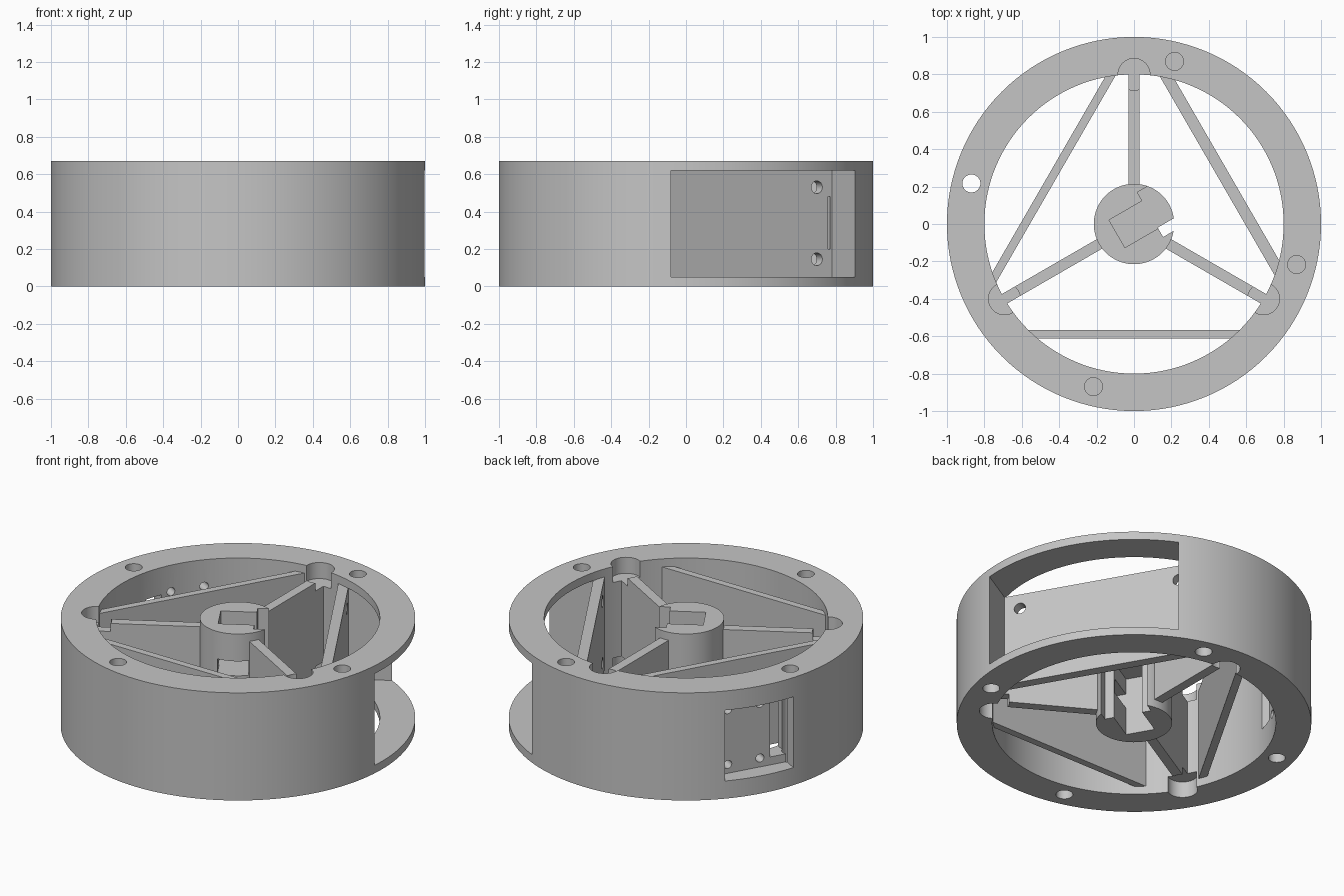
import bpy, math
from mathutils import Matrix, Vector

if "Cube" in bpy.data.objects:
    bpy.data.objects.remove(bpy.data.objects["Cube"], do_unlink=True)

HEIGHT = 0.67
LOW, HIGH = 0.05, 0.62

grey = bpy.data.materials.new("plain grey")
grey.use_nodes = True
colour = (0.56, 0.56, 0.56, 1)
grey.diffuse_color = colour
grey.node_tree.nodes["Principled BSDF"].inputs["Base Color"].default_value = colour


def finish(obj, name, matrix):
    obj.name = name
    obj.data.transform(matrix)
    obj.data.materials.append(grey)
    return obj


def box(name, angle, d, t, z):
    """Box in a frame turned by angle: d runs outward, t sideways."""
    bpy.ops.mesh.primitive_cube_add(size=1)
    centre = Vector([sum(r) / 2 for r in (d, t, z)])
    size = [r[1] - r[0] for r in (d, t, z)]
    m = (Matrix.Rotation(math.radians(angle), 4, 'Z')
         @ Matrix.Translation(centre) @ Matrix.Diagonal((*size, 1)))
    return finish(bpy.context.object, name, m)


def post(name, angle, dist, radius, z, sides=48):
    """Upright cylinder at a distance from the axis."""
    bpy.ops.mesh.primitive_cylinder_add(vertices=sides, radius=radius, depth=z[1] - z[0])
    m = (Matrix.Rotation(math.radians(angle), 4, 'Z')
         @ Matrix.Translation((dist, 0, (z[0] + z[1]) / 2)))
    return finish(bpy.context.object, name, m)


def bore(angle, d, t, z, radius):
    """Cylinder lying along the outward direction."""
    bpy.ops.mesh.primitive_cylinder_add(vertices=32, radius=radius, depth=d[1] - d[0])
    m = (Matrix.Rotation(math.radians(angle), 4, 'Z')
         @ Matrix.Translation(((d[0] + d[1]) / 2, t, z))
         @ Matrix.Rotation(math.pi / 2, 4, 'Y'))
    return finish(bpy.context.object, "bore_cutter", m)


def cut(obj, cutters):
    for c in cutters:
        mod = obj.modifiers.new("cut", 'BOOLEAN')
        mod.operation = 'DIFFERENCE'
        mod.solver = 'EXACT'
        mod.object = c
        bpy.ops.object.select_all(action='DESELECT')
        bpy.context.view_layer.objects.active = obj
        obj.select_set(True)
        bpy.ops.object.modifier_apply(modifier=mod.name)
        bpy.data.objects.remove(c, do_unlink=True)


def smooth(obj):
    bpy.ops.object.select_all(action='DESELECT')
    bpy.context.view_layer.objects.active = obj
    obj.select_set(True)
    bpy.ops.object.shade_smooth_by_angle(angle=math.radians(30))


def pits(angle):
    """Round pits, top and bottom, where a spoke meets the rim."""
    return [post("pit_cutter", angle, 0.8, 0.085, z)
            for z in ((HEIGHT - 0.1, HEIGHT + 0.1), (-0.1, 0.1))]


# Rim
rim = post("rim", 0, 0, 1, (0, HEIGHT), 128)
cutters = [post("core_cutter", 0, 0, 0.8, (-0.1, HEIGHT + 0.1), 128)]
# Large window
cutters.append(box("window_cutter", 30, (0.575, 1.2), (-0.568, 0.568), (LOW, HIGH)))
# Shallow square recess with screw holes and a wire slot
cutters.append(box("recess_cutter", 150, (0.89, 1.2), (-0.212, 0.212), (0.11, 0.55)))
cutters.append(box("slot_cutter", 150, (0.7, 1), (0.108, 0.212), (0.16, 0.5)))
for t in (-0.155, 0.045):
    for z in (0.165, 0.505):
        cutters.append(bore(150, (0.7, 0.95), t, z, 0.025))
# Spoke pits
for a in (90, 210, 330):
    cutters += pits(a)
# Screw holes in both faces; one goes right through
for a in (76, 256, 346):
    for z in ((HEIGHT - 0.2, HEIGHT + 0.1), (-0.1, 0.2)):
        cutters.append(post("screw_cutter", a, 0.896, 0.048, z))
cutters.append(post("screw_cutter", 166, 0.896, 0.048, (-0.1, HEIGHT + 0.1)))
cut(rim, cutters)
smooth(rim)

# Hub with pockets above and below a middle plate
hub = post("hub", 0, 0, 0.215, (0, HEIGHT), 64)
cutters = []
for z in ((0.41, 0.8), (-0.1, 0.36)):
    cutters.append(box("pocket_cutter", 30, (-0.105, 0.11), (-0.085, 0.085), z))
    cutters.append(box("mouth_cutter", 30, (0.1, 0.3), (-0.12, 0.138), z))
for z in ((0.41, 0.5), (0.17, 0.26)):
    cutters.append(box("tunnel_cutter", 30, (-0.1, 0.08), (-0.3, 0), z))
cutters.append(box("wire_cutter", 30, (0.1, 0.3), (-0.138, -0.08), (-0.1, 0.8)))
cut(hub, cutters)
smooth(hub)

# Spokes
for name, a in (("back_spoke", 90), ("right_spoke", 210), ("left_spoke", 330)):
    spoke = box(name, a, (0.205, 0.83), (-0.029, 0.029), (LOW, HIGH))
    cut(spoke, pits(a))

# Straight walls across the rim
box("front_wall", 270, (0.568, 0.612), (-0.6, 0.6), (LOW, HIGH))
box("right_wall", 150, (0.482, 0.527), (-0.66, 0.66), (LOW, HIGH))
left_wall = box("left_wall", 30, (0.514, 0.575), (-0.62, 0.62), (LOW, HIGH))
cutters = [bore(30, (0.4, 0.7), t, z, 0.034)
           for t in (-0.476, 0.476) for z in (0.145, 0.53)]
cutters.append(box("wire_cutter", 30, (0.4, 0.7), (0.545, 0.568), (0.2, 0.48)))
cut(left_wall, cutters)
smooth(left_wall)
